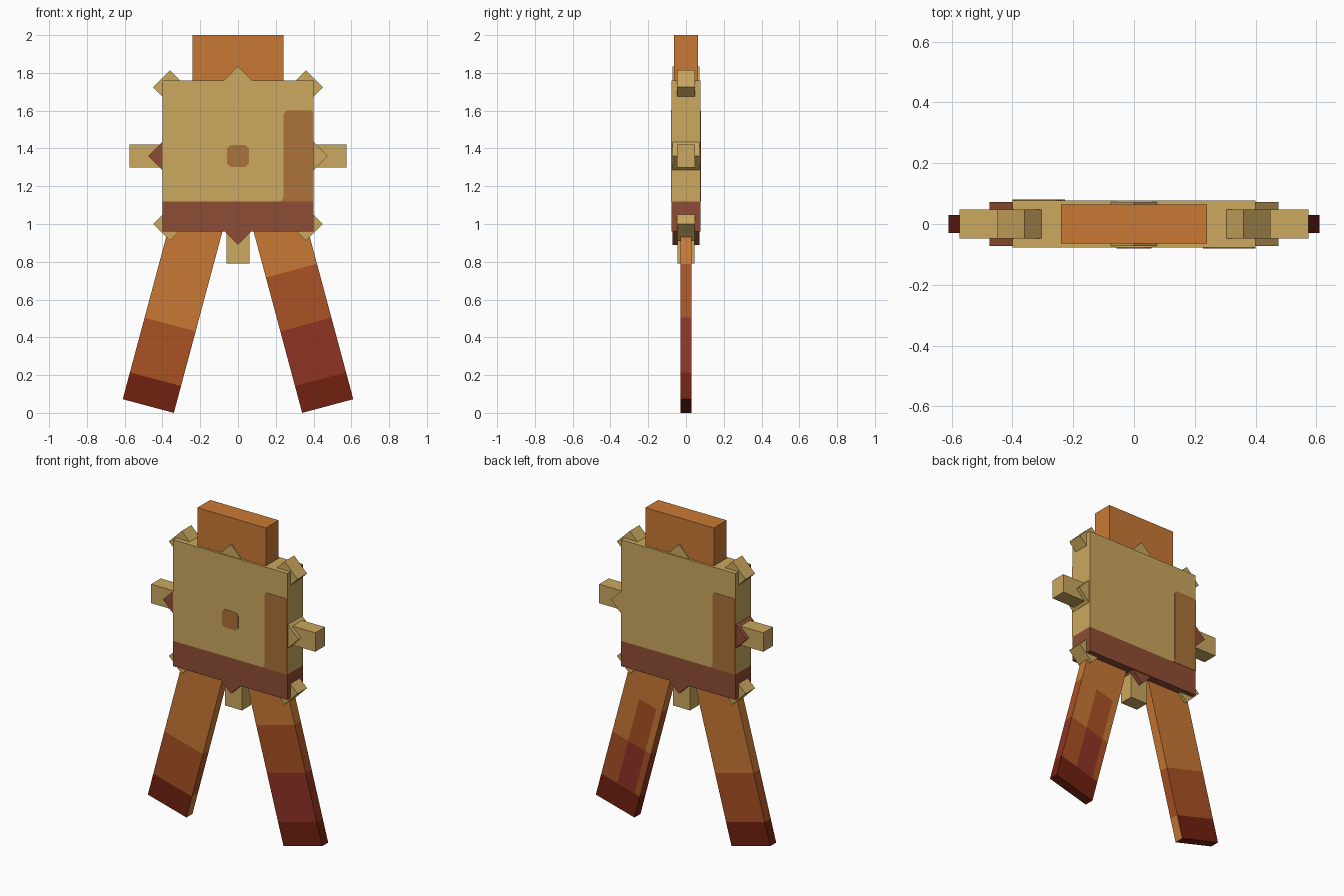
import bpy, bmesh
from math import radians
from mathutils import Matrix, Vector

old = bpy.data.objects.get("Cube")
if old:
    bpy.data.objects.remove(old, do_unlink=True)


def linear(c):
    c /= 255
    return c / 12.92 if c <= 0.04045 else ((c + 0.055) / 1.055) ** 2.4


def material(name, r, g, b):
    m = bpy.data.materials.new(name)
    m.use_nodes = True
    col = (linear(r), linear(g), linear(b), 1)
    m.diffuse_color = col
    m.node_tree.nodes["Principled BSDF"].inputs["Base Color"].default_value = col
    return m


tan = material("tan", 203, 168, 94)
orange = material("orange", 202, 121, 53)
rust = material("rust", 170, 82, 35)
red = material("brick_red", 144, 51, 37)
dark = material("dark_red", 113, 33, 15)
brown = material("brown", 143, 77, 51)
mid_brown = material("mid_brown", 171, 114, 58)


def finish(name, bm, mats, matrix=Matrix()):
    bmesh.ops.recalc_face_normals(bm, faces=bm.faces)
    mesh = bpy.data.meshes.new(name)
    bm.to_mesh(mesh)
    bm.free()
    for m in mats:
        mesh.materials.append(m)
    obj = bpy.data.objects.new(name, mesh)
    obj.matrix_world = matrix
    bpy.context.collection.objects.link(obj)
    return obj


def box(name, lo, hi, mats, cuts=(), rule=None, matrix=Matrix()):
    """Box between two corners, sliced at (axis, position) and coloured by a rule."""
    lo, hi = Vector(lo), Vector(hi)
    bm = bmesh.new()
    bmesh.ops.create_cube(bm, size=1, matrix=Matrix.Translation((lo + hi) / 2)
                          @ Matrix.Diagonal((*(hi - lo), 1)))
    for axis, pos in cuts:
        normal = Vector((0, 0, 0))
        normal[axis] = 1
        bmesh.ops.bisect_plane(bm, geom=bm.verts[:] + bm.edges[:] + bm.faces[:],
                               plane_co=normal * pos, plane_no=normal)
    bm.normal_update()
    if rule:
        for f in bm.faces:
            f.material_index = rule(f.calc_center_median(), f.normal)
    return finish(name, bm, mats, matrix)


def plate(name, outline, y, mat):
    """Thin painted plate from an x-z outline."""
    bm = bmesh.new()
    face = bm.faces.new([bm.verts.new((x, y - 0.002, z)) for x, z in outline])
    new = bmesh.ops.extrude_face_region(bm, geom=[face])["geom"]
    bmesh.ops.translate(bm, vec=(0, 0.004, 0),
                        verts=[v for v in new if isinstance(v, bmesh.types.BMVert)])
    return finish(name, bm, [mat])


# Body with a darker lower band, and the head block
D = 0.078
box("body", (-0.4, -D, 0.96), (0.4, D, 1.76), [tan, brown], [(2, 1.12)],
    lambda c, n: int(c.z < 1.12))
box("head", (-0.24, -0.064, 1.6), (0.24, 0.064, 2), [orange])

# Painted patches: a small front spot and a side panel on front and back
a, b, zc = 0.057, 0.04, 1.36
spot = [(a, b), (b, a), (-b, a), (-a, b), (-a, -b), (-b, -a), (b, -a), (a, -b)]
plate("front_spot", [(x, zc + z) for x, z in spot], -D, mid_brown)
panel = [(0.227, 1.12), (0.4, 1.12), (0.4, 1.59), (0.39, 1.6),
         (0.255, 1.6), (0.242, 1.58), (0.242, 1.14)]
plate("front_panel", panel, -D, mid_brown)
plate("back_panel", [(-x, z) for x, z in panel], D, mid_brown)

# Arm bar and bottom stub
box("arm_bar", (-0.575, -0.048, 1.3), (0.575, 0.048, 1.42), [tan])
box("bottom_stub", (-0.06, -0.045, 0.79), (0.06, 0.045, 1.1), [tan])


# Diamond studs around the rim
def stud(name, x, z, depth, mat):
    h = 0.0636
    box(name, (-h, -depth, -h), (h, depth, h), [mat],
        matrix=Matrix.Translation((x, 0, z)) @ Matrix.Rotation(radians(45), 4, 'Y'))


for side, s in (("left", 1), ("right", -1)):
    stud(side + "_top_stud", s * 0.36, 1.725, 0.048, tan)
    stud(side + "_bottom_stud", s * 0.36, 1.0, 0.048, tan)
    stud(side + "_middle_stud", s * 0.385, 1.36, 0.072, tan if s > 0 else brown)
stud("top_stud", 0, 1.745, 0.072, tan)
stud("bottom_stud_diamond", 0, 0.98, 0.072, brown)

# Splayed legs with colour bands
LOW, MID, HIGH = 0.147, 0.447, 0.742
PATCH = (-0.1, 0.025)
leg_mats = [orange, rust, red, dark]


def plain_bands(c):
    return 3 if c.z < LOW else 1 if c.z < MID else 0


def left_rule(c, n):
    if c.z < LOW:
        return 3
    if n.y > 0.5 and not PATCH[0] < c.x < PATCH[1]:
        return plain_bands(c)
    return 2 if c.z < MID else 1 if c.z < HIGH else 0


def right_rule(c, n):
    if n.x > 0.5 and c.z < LOW:
        return 0
    return plain_bands(c)


bands = [(2, LOW), (2, MID), (2, HIGH)]
for side, s, cuts, rule in (("left", 1, bands + [(0, p) for p in PATCH], left_rule),
                            ("right", -1, bands, right_rule)):
    box(side + "_leg", (-0.14, -0.03, 0), (0.14, 0.03, 1), leg_mats, cuts, rule,
        Matrix.Translation((s * 0.475, 0, 0.0363))
        @ Matrix.Rotation(radians(-15 * s), 4, 'Y'))
